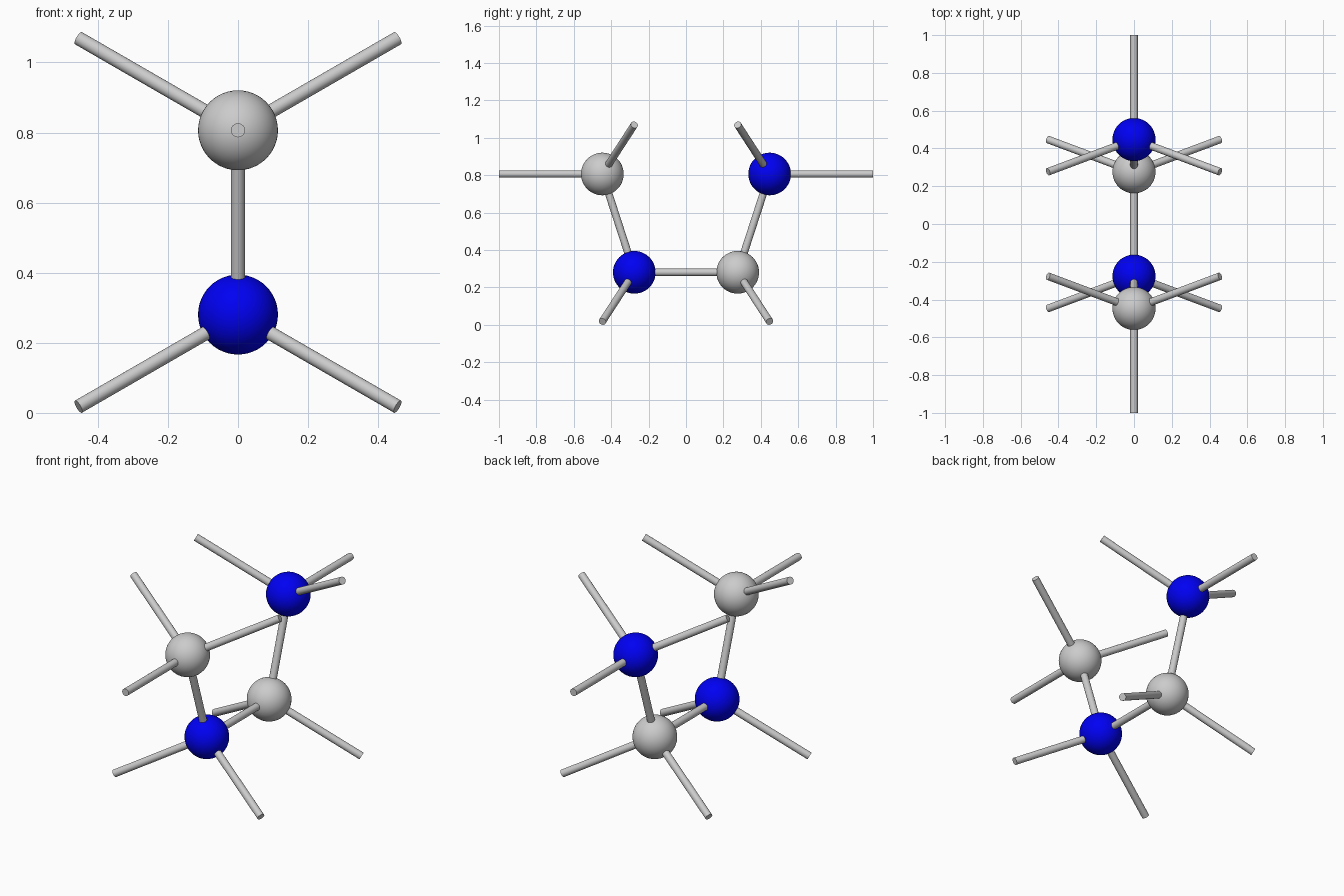
import bpy
from math import cos, sin, radians
from mathutils import Vector

if "Cube" in bpy.data.objects:
    bpy.data.objects.remove(bpy.data.objects["Cube"])

BOND = 0.5528        # bond length
ROD_R = 0.02
ATOM_R = 0.114
A = cos(radians(72)) * BOND   # bond offset along y
B = sin(radians(72)) * BOND   # bond offset away from the y axis
LOW_Z = 0.2806
HIGH_Z = LOW_Z + B

blue = bpy.data.materials.new("blue")
blue.diffuse_color = (0.0, 0.0, 0.9, 1)
blue.use_nodes = True
blue.node_tree.nodes["Principled BSDF"].inputs["Base Color"].default_value = blue.diffuse_color


def smooth(obj):
    bpy.ops.object.shade_smooth_by_angle(angle=radians(40))
    return obj


def atom(name, loc, mat=None):
    bpy.ops.mesh.primitive_uv_sphere_add(segments=48, ring_count=24, radius=ATOM_R, location=loc)
    obj = bpy.context.object
    obj.name = name
    if mat:
        obj.data.materials.append(mat)
    return smooth(obj)


def rod(name, start, end):
    d = end - start
    bpy.ops.mesh.primitive_cylinder_add(vertices=24, radius=ROD_R, depth=d.length,
                                        location=(start + end) / 2)
    obj = bpy.context.object
    obj.name = name
    obj.rotation_mode = 'QUATERNION'
    obj.rotation_quaternion = d.to_track_quat('Z', 'Y')
    return smooth(obj)


# Each half of the chain is mirrored in y, with the atom colours swapped
centres = {}
for side, s in (("front", -1), ("back", 1)):
    low = Vector((0, s * BOND / 2, LOW_Z))
    high = Vector((0, s * (BOND / 2 + A), HIGH_Z))
    centres[side] = low
    atom(f"{side}_lower_atom", low, blue if s < 0 else None)
    atom(f"{side}_upper_atom", high, blue if s > 0 else None)

    # Bond up the side and the straight outer rod
    rod(f"{side}_upright_bond", low, high)
    rod(f"{side}_outer_rod", high, high + Vector((0, s * BOND, 0)))

    # Splayed free rods on both atoms
    for label, x in (("left", -1), ("right", 1)):
        dx, dz = x * B * cos(radians(30)), B * sin(radians(30))
        rod(f"{side}_lower_{label}_rod", low, low + Vector((dx, s * A, -dz)))
        rod(f"{side}_upper_{label}_rod", high, high + Vector((dx, -s * A, dz)))

# Middle bond
rod("middle_bond", centres["front"], centres["back"])
